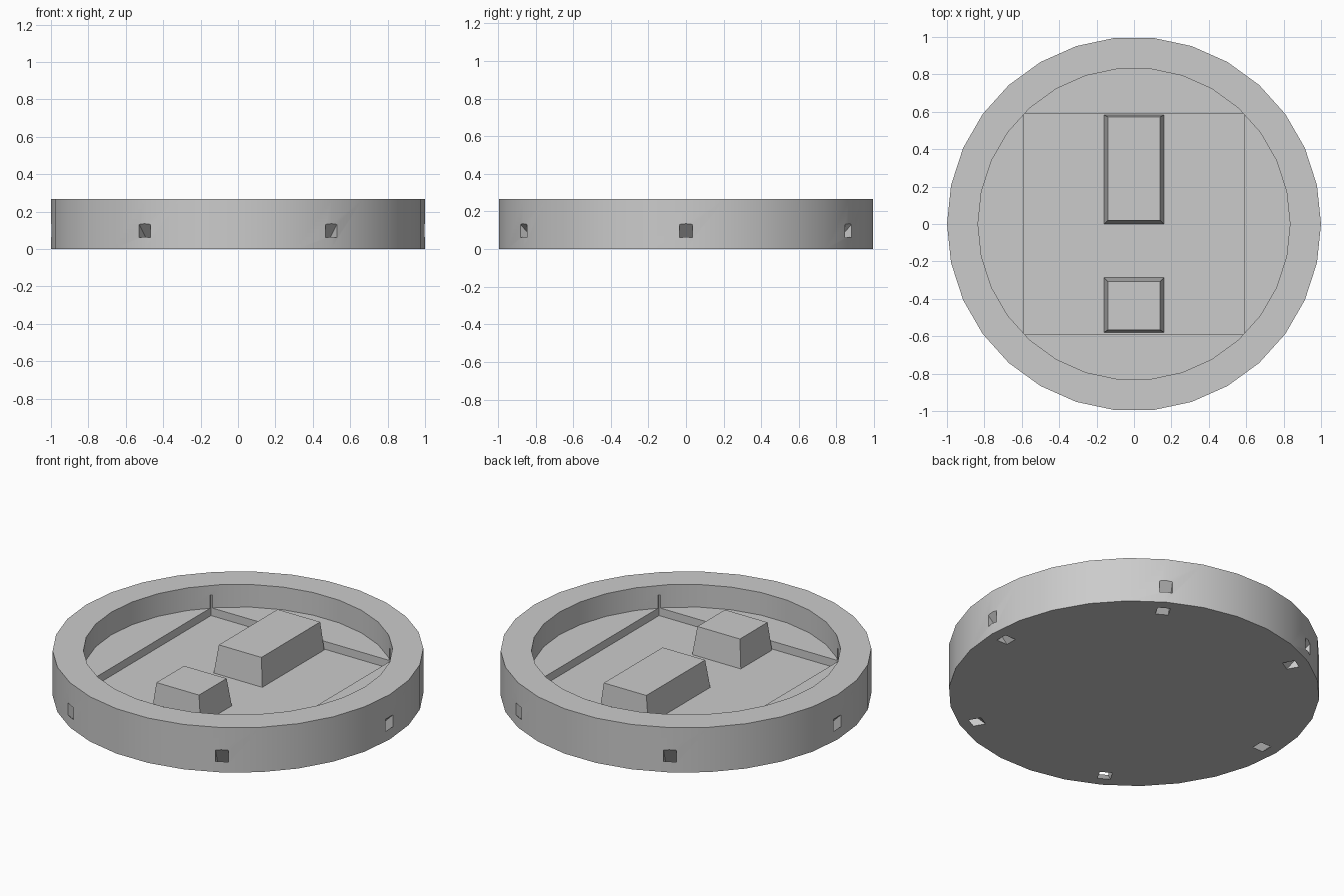
import bpy
import math
from mathutils import Matrix, Vector

cube = bpy.data.objects.get("Cube")
if cube:
    bpy.data.objects.remove(cube, do_unlink=True)

HEIGHT, LEDGE, FLOOR = 0.267, 0.132, 0.085

grey = bpy.data.materials.new("light grey")
grey.use_nodes = True
COLOUR = (0.6, 0.6, 0.6, 1)
grey.diffuse_color = COLOUR
grey.node_tree.nodes["Principled BSDF"].inputs["Base Color"].default_value = COLOUR


def prism(name, bottom, top, z0, z1):
    """Closed solid between two matching outlines."""
    n = len(bottom)
    verts = [(x, y, z0) for x, y in bottom] + [(x, y, z1) for x, y in top]
    faces = [list(range(n))[::-1], list(range(n, 2 * n))]
    faces += [(i, (i + 1) % n, n + (i + 1) % n, n + i) for i in range(n)]
    mesh = bpy.data.meshes.new(name)
    mesh.from_pydata(verts, [], faces)
    mesh.materials.append(grey)
    ob = bpy.data.objects.new(name, mesh)
    bpy.context.collection.objects.link(ob)
    return ob


def ring(radius, sides=30):
    angles = [math.tau * i / sides for i in range(sides)]
    return [(radius * math.cos(a), radius * math.sin(a)) for a in angles]


def rect(x, y0, y1):
    return [(-x, y0), (x, y0), (x, y1), (-x, y1)]


def cut(body, cutter):
    cutter.hide_render = True
    mod = body.modifiers.new("cut", 'BOOLEAN')
    mod.operation = 'DIFFERENCE'
    mod.solver = 'EXACT'
    mod.object = cutter
    bpy.context.view_layer.objects.active = body
    bpy.ops.object.modifier_apply(modifier=mod.name)
    bpy.data.objects.remove(cutter, do_unlink=True)


# Round tray with a round recess and a deeper square pocket
tray = prism("round_tray", ring(1), ring(1), 0, HEIGHT)
cut(tray, prism("recess_cutter", ring(0.834), ring(0.834), LEDGE, 0.4))
square = rect(0.592, -0.592, 0.592)
cut(tray, prism("pocket_cutter", square, square, FLOOR, 0.21))

# Six slanted strap slots running from the rim to the underside
slot = rect(0.025, -0.035, 0.035)
for i in range(6):
    cutter = prism("slot_cutter", slot, slot, -0.2, 0.2)
    cutter.data.transform(Matrix.Rotation(i * math.pi / 3, 4, 'Z')
                          @ Matrix.Translation(Vector((0.95, 0, 0.05)))
                          @ Matrix.Rotation(math.pi / 4, 4, 'Y'))
    cut(tray, cutter)

# Smooth rim with crisp edges
bpy.ops.object.select_all(action='DESELECT')
tray.select_set(True)
bpy.context.view_layer.objects.active = tray
bpy.ops.object.shade_smooth_by_angle(angle=math.radians(30))

# Tapered blocks standing on the pocket floor
prism("long_block", rect(0.16, 0, 0.583), rect(0.14, 0.02, 0.573), FLOOR, 0.25)
prism("short_block", rect(0.16, -0.58, -0.287), rect(0.14, -0.567, -0.307), FLOOR, 0.25)
